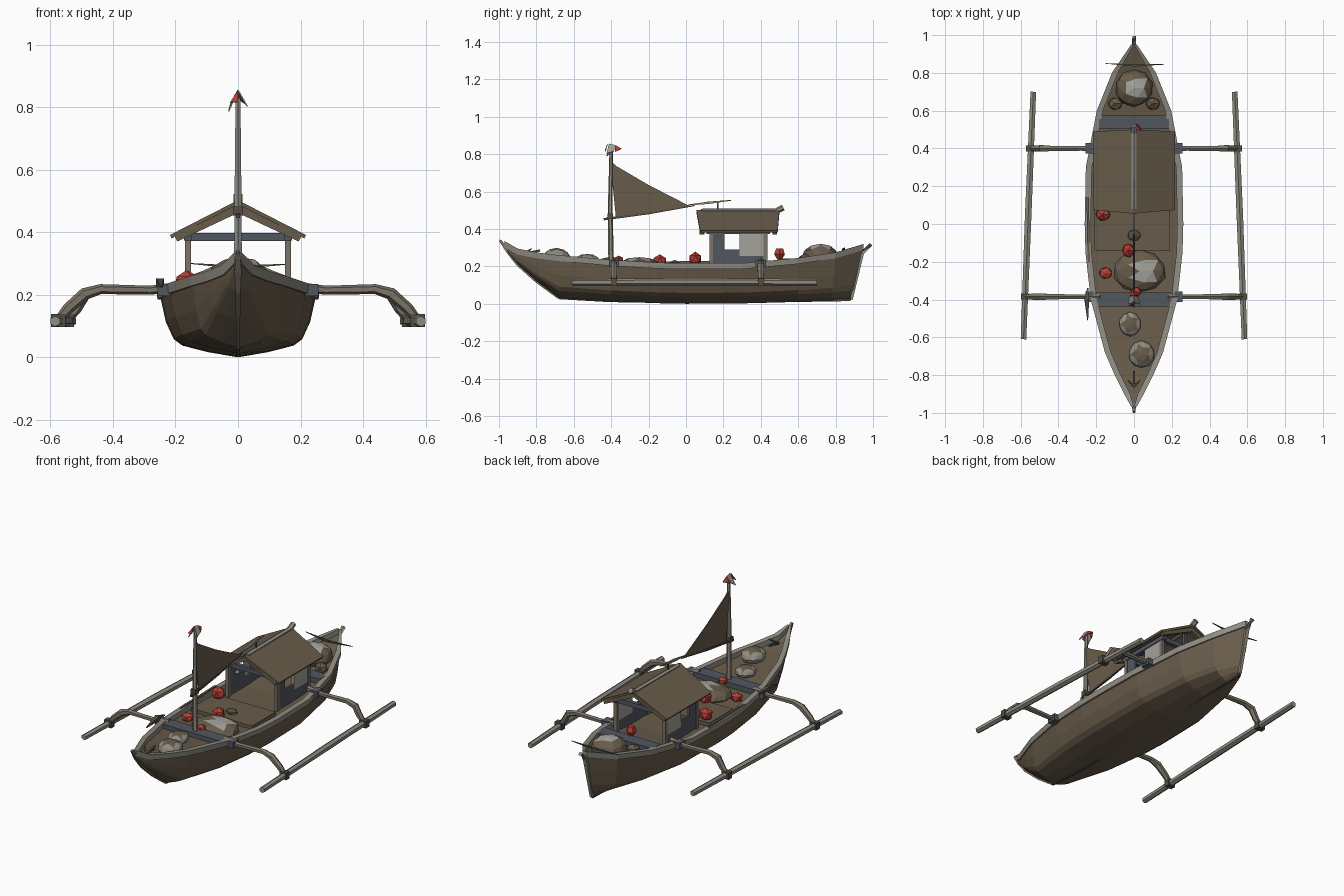
import bpy, bmesh, math, random
from mathutils import Vector

random.seed(4)
cube = bpy.data.objects.get("Cube")
if cube:
    bpy.data.objects.remove(cube)


def material(name, rgb):
    m = bpy.data.materials.new(name)
    m.use_nodes = True
    m.diffuse_color = (*rgb, 1)
    bsdf = m.node_tree.nodes["Principled BSDF"]
    bsdf.inputs["Base Color"].default_value = (*rgb, 1)
    bsdf.inputs["Roughness"].default_value = 0.9
    return m


BROWN = material("brown wood", (0.14, 0.108, 0.07))
DARK = material("dark wood", (0.09, 0.075, 0.056))
DRIFT = material("driftwood", (0.2, 0.175, 0.135))
GREY = material("weathered wood", (0.28, 0.265, 0.225))
BLUE = material("blue grey paint", (0.083, 0.095, 0.118))
PALE = material("pale cloth", (0.37, 0.36, 0.32))
RED = material("red cloth", (0.47, 0.05, 0.036))


def build(name, bm, *mats):
    bmesh.ops.recalc_face_normals(bm, faces=bm.faces)
    mesh = bpy.data.meshes.new(name)
    bm.to_mesh(mesh)
    bm.free()
    for m in mats:
        mesh.materials.append(m)
    ob = bpy.data.objects.new(name, mesh)
    bpy.context.collection.objects.link(ob)
    return ob


def loft(name, rings, mat, closed=True):
    """Skin a row of matching cross-sections."""
    bm = bmesh.new()
    rows = [[bm.verts.new(p) for p in r] for r in rings]
    n = len(rows[0])
    for a, b in zip(rows, rows[1:]):
        for i in range(n if closed else n - 1):
            j = (i + 1) % n
            bm.faces.new((a[i], a[j], b[j], b[i]))
    if closed:
        bm.faces.new(rows[0])
        bm.faces.new(rows[-1])
    return build(name, bm, mat)


def tube(name, points, radii, mat, sides=6):
    pts = [Vector(p) for p in points]
    rings = []
    for i, p in enumerate(pts):
        d = (pts[min(i + 1, len(pts) - 1)] - pts[max(i - 1, 0)]).normalized()
        u = d.cross(Vector((0, 0, 1)) if abs(d.z) < 0.9 else Vector((0, 1, 0))).normalized()
        v = d.cross(u)
        r = radii[i] if isinstance(radii, (list, tuple)) else radii
        turn = [math.tau * (k + 0.5) / sides for k in range(sides)]
        rings.append([p + (u * math.cos(t) + v * math.sin(t)) * r for t in turn])
    return loft(name, rings, mat)


def box(name, center, size, mat):
    bm = bmesh.new()
    bmesh.ops.create_cube(bm, size=1)
    for v in bm.verts:
        v.co = Vector(center) + Vector(a * b for a, b in zip(v.co, size))
    return build(name, bm, mat)


def bundle(name, center, size, mat, top=None, patch=0.5, shift=0, detail=2):
    """Lumpy faceted sack, optionally with a differently coloured patch on top."""
    bm = bmesh.new()
    bmesh.ops.create_icosphere(bm, subdivisions=detail, radius=1)
    for f in bm.faces:
        c = f.calc_center_median()
        f.material_index = int(top is not None and c.z > 0 and math.hypot(c.x - shift, c.y) < patch)
    for v in bm.verts:
        v.co *= random.uniform(0.96, 1.03)
        v.co = Vector(center) + Vector(a * b for a, b in zip(v.co, size))
    return build(name, bm, mat, top or mat)


def sheet(name, points, mat, thick=0.006):
    bm = bmesh.new()
    bm.faces.new([bm.verts.new(p) for p in points])
    ob = build(name, bm, mat)
    mod = ob.modifiers.new("thickness", "SOLIDIFY")
    mod.thickness, mod.offset = thick, 0
    return ob


# Hull stations: y at rail, y at keel, half width, rail height, keel height
stations = [(-0.97, -0.97, 0.006, 0.325, 0.29), (-0.9, -0.9, 0.045, 0.285, 0.21),
            (-0.8, -0.8, 0.095, 0.265, 0.12), (-0.68, -0.68, 0.147, 0.25, 0.03),
            (-0.4, -0.4, 0.222, 0.225, 0.012), (-0.15, -0.15, 0.25, 0.21, 0.003),
            (0, 0, 0.254, 0.207, 0), (0.3, 0.3, 0.248, 0.207, 0.002),
            (0.6, 0.6, 0.19, 0.235, 0.01), (0.8, 0.78, 0.11, 0.265, 0.015),
            (0.95, 0.885, 0.008, 0.31, 0.02)]
half = [(0, 0), (0.38, 0.08), (0.7, 0.18), (0.81, 0.28), (0.91, 0.55), (0.97, 0.88), (1, 1)]
section = [(-x, z) for x, z in reversed(half)] + half[1:]
loft("hull", [[(w * x, yb + (yt - yb) * f, k + (s - k) * f) for x, f in section]
              for yt, yb, w, s, k in stations], BROWN, closed=False)
loft("deck", [[(-w * 0.96, y, s - 0.02), (w * 0.96, y, s - 0.02)] for y, _, w, s, _ in stations],
     BROWN, closed=False)
for side, label in ((1, "left"), (-1, "right")):
    loft(label + "_rail", [[(side * (w + 0.004), y, s - 0.022), (side * (w + 0.007), y, s + 0.01),
                            (side * max(w - 0.025, 0), y, s + 0.01),
                            (side * max(w - 0.025, 0), y, s - 0.022)]
                           for y, _, w, s, _ in stations], GREY)

# Stem, keel and stern posts
tube("stem_post", [(0, -0.995, 0.34), (0, -0.95, 0.28), (0, -0.9, 0.21), (0, -0.8, 0.12),
                   (0, -0.68, 0.03)], [0.009, 0.016, 0.011, 0.01, 0.008], DRIFT, 4)
tube("keel", [(0, -0.68, 0.03), (0, -0.4, 0.014), (0, 0.3, 0.01), (0, 0.88, 0.02)], 0.008, DARK, 4)
tube("stern_post", [(0, 0.885, 0.025), (0, 0.94, 0.27), (0, 0.99, 0.318)],
     [0.01, 0.016, 0.013], GREY, 4)

# Cross planks on the deck
box("front_cross_plank", (0, -0.4, 0.219), (0.42, 0.075, 0.03), BLUE)
box("rear_cross_plank", (0, 0.54, 0.226), (0.37, 0.075, 0.03), BLUE)

# Outriggers
for side, label in ((1, "left"), (-1, "right")):
    tube(label + "_float", [(side * 0.585, -0.61, 0.115), (side * 0.56, 0.05, 0.118),
                            (side * 0.533, 0.7, 0.115)], [0.017, 0.02, 0.017], GREY, 6)
    for y, reach, where in ((-0.385, 0.575, "front"), (0.4, 0.548, "rear")):
        path = [(0.18, 0.225), (0.28, 0.215), (0.44, 0.218), (0.49, 0.203),
                (reach - 0.03, 0.155), (reach, 0.118)]
        tube(f"{label}_{where}_arm", [(side * x, y, z) for x, z in path],
             [0.018, 0.014, 0.016, 0.02, 0.018, 0.014], DRIFT, 6)
        box(f"{label}_{where}_float_lashing", (side * reach, y, 0.118), (0.046, 0.032, 0.042), DARK)
        box(f"{label}_{where}_rail_lashing", (side * 0.236, y, 0.215), (0.042, 0.055, 0.038), BLUE)

# Cabin: posts, wall panels, rafters and roof
for side, label in ((1, "left"), (-1, "right")):
    x = side * 0.16
    for y, where in ((0.135, "front"), (0.425, "rear")):
        box(f"{label}_{where}_cabin_post", (x, y, 0.285), (0.02, 0.02, 0.2), DRIFT)
    box(label + "_sill_panel", (x, 0.28, 0.24), (0.012, 0.3, 0.1), BLUE)
    box(label + "_front_panel", (x, 0.17, 0.33), (0.012, 0.07, 0.09), BLUE)
    box(label + "_rear_panel", (x, 0.355, 0.315), (0.014, 0.14, 0.12), PALE)
    box(label + "_eave_beam", (x, 0.28, 0.385), (0.024, 0.34, 0.024), BLUE)
    for y, where in ((0.085, "front"), (0.475, "rear")):
        tube(f"{label}_{where}_rafter", [(0, y, 0.476), (side * 0.2, y, 0.382)], 0.018, BROWN, 4)
    sheet(label + "_roof", [(0, 0.055, 0.496), (0, 0.5, 0.496), (side * 0.215, 0.49, 0.386),
                            (side * 0.215, 0.075, 0.386)], BROWN, 0.012)
for y, where in ((0.135, "front"), (0.425, "rear")):
    box(where + "_tie_beam", (0, y, 0.385), (0.33, 0.024, 0.026), BLUE)
    box(where + "_king_post", (0, y, 0.43), (0.018, 0.018, 0.1), BLUE)
tube("ridge_pole", [(0, 0.08, 0.492), (0, 0.48, 0.494), (0, 0.52, 0.515)], 0.016, GREY, 6)
tube("loose_spar", [(0, 0.01, 0.528), (0, 0.12, 0.54), (0, 0.24, 0.553)],
     [0.003, 0.009, 0.003], GREY, 4)
tube("spar_prop", [(0, 0.17, 0.49), (0, 0.17, 0.545)], 0.005, DARK, 4)

# Mast and sail
tube("mast", [(0, -0.4, 0.19), (0, -0.405, 0.5), (0, -0.4, 0.83)], [0.015, 0.013, 0.009], GREY, 6)
tube("boom", [(0, -0.44, 0.452), (0, -0.2, 0.484), (0, 0.045, 0.525)],
     [0.009, 0.008, 0.004], DARK, 4)
sheet("sail", [(0, -0.405, 0.765), (0, -0.37, 0.735), (0, -0.2, 0.635), (0, 0.02, 0.522),
               (0, -0.2, 0.484), (0, -0.375, 0.462)], BROWN)
box("mast_lashing", (0, -0.405, 0.468), (0.032, 0.032, 0.03), DARK)

# Folded pennant with a pale front and a red tail
tip, fold = (0, -0.412, 0.855), (0, -0.38, 0.848)
for side, label, drop in ((1, "left", 0.803), (-1, "right", 0.787)):
    sheet(label + "_pale_pennant", [tip, (side * 0.03, -0.425, drop), (side * 0.022, -0.385, 0.815),
                                    fold], PALE, 0.004)
    sheet(label + "_red_pennant", [fold, (side * 0.022, -0.38, 0.812), (0, -0.345, 0.828)],
          RED, 0.004)
sheet("front_red_pennant", [(0, -0.42, 0.853), (-0.026, -0.432, 0.815), (0, -0.432, 0.817)],
      RED, 0.004)

# Cargo
bundle("stern_bundle", (0, 0.72, 0.25), (0.1, 0.1, 0.072), BROWN, PALE, 0.55, 0.1)
bundle("mid_bundle", (0.03, -0.25, 0.2), (0.14, 0.115, 0.05), BROWN, PALE, 0.45, 0.25)
bundle("bow_basket", (-0.02, -0.53, 0.235), (0.06, 0.065, 0.032), GREY, BROWN, 0.72)
bundle("bow_sack", (0.04, -0.69, 0.252), (0.068, 0.072, 0.046), GREY, BROWN, 0.72)
for side in (-1, 1):
    bundle("stern_sack", (side * 0.1, 0.637, 0.235), (0.042, 0.037, 0.035), BROWN, detail=1)
bundle("coiled_rope", (0, -0.06, 0.21), (0.04, 0.035, 0.025), DARK, detail=1)
box("deck_mat", (-0.01, -0.03, 0.198), (0.4, 0.22, 0.024), BROWN)

# Red bundles and a flared red basket
for x, y, z, size in ((-0.165, 0.05, 0.24, (0.044, 0.035, 0.04)),
                      (-0.03, -0.14, 0.228, (0.036, 0.04, 0.036)),
                      (-0.15, -0.26, 0.218, (0.038, 0.034, 0.028)),
                      (0.01, -0.36, 0.235, (0.03, 0.028, 0.022))):
    bundle("red_bundle", (x, y, z), size, RED, detail=1)
tube("red_basket", [(0.01, 0.5, 0.235), (0.01, 0.5, 0.265), (0.01, 0.5, 0.295)],
     [0.012, 0.03, 0.02], RED, 5)

# Poles, oar and anchor
tube("stern_yard", [(-0.15, 0.85, 0.3), (0, 0.84, 0.288), (0.16, 0.845, 0.298)],
     [0.002, 0.008, 0.002], DARK, 4)
tube("steering_oar", [(-0.245, -0.51, 0.225), (-0.25, -0.4, 0.24), (-0.245, -0.34, 0.235)],
     [0.003, 0.018, 0.004], DARK, 4)
tube("side_spar", [(-0.24, -0.2, 0.22), (-0.245, 0.14, 0.222)], 0.009, BROWN, 4)
tube("anchor_shank", [(0, -0.86, 0.27), (0, -0.78, 0.285)], 0.008, DARK, 4)
for side in (-1, 1):
    tube("anchor_fluke", [(0, -0.86, 0.27), (side * 0.035, -0.825, 0.295)], [0.01, 0.002], DARK, 4)
